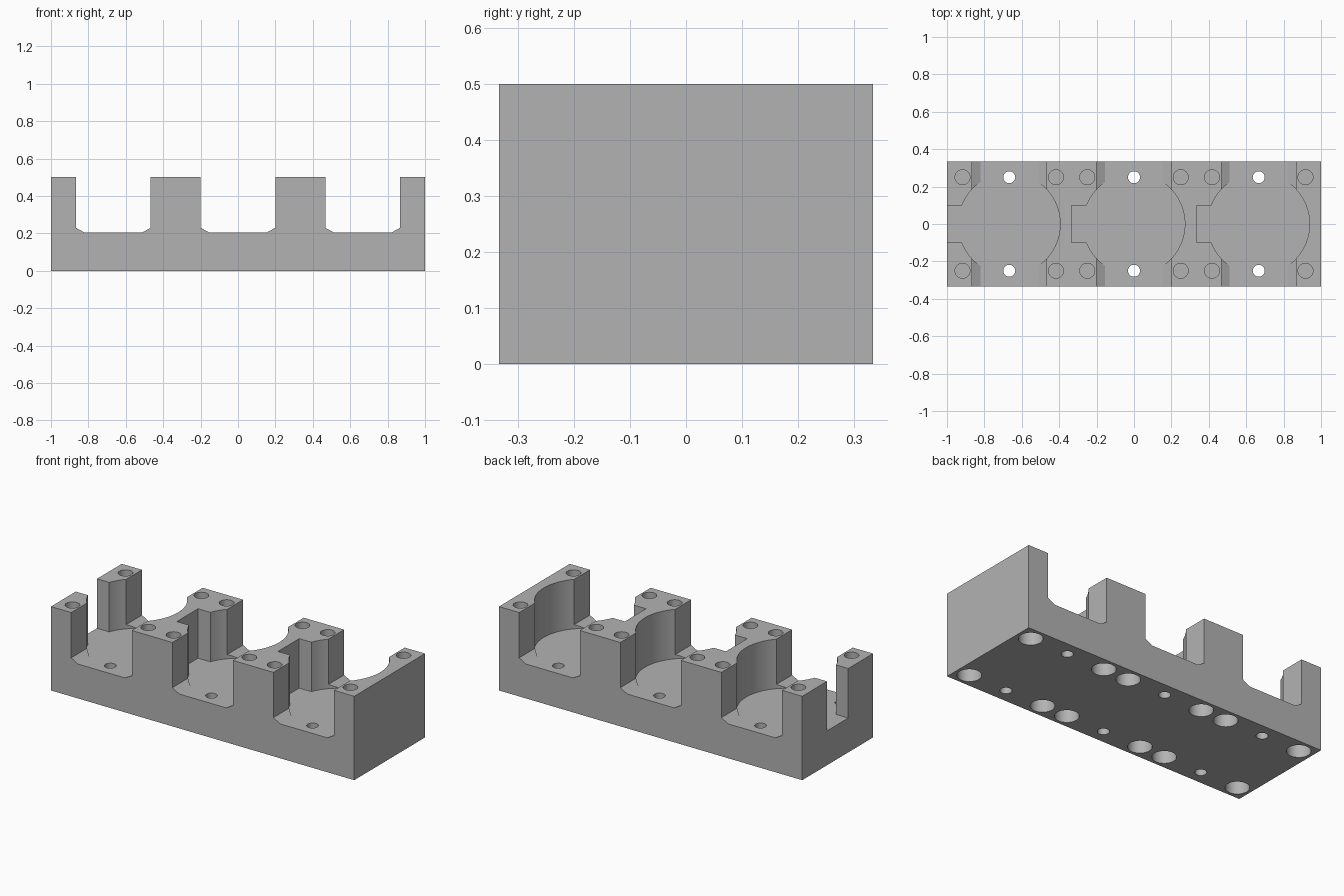
import bpy
import bmesh
import math
from mathutils import Vector

if "Cube" in bpy.data.objects:
    bpy.data.objects.remove(bpy.data.objects["Cube"], do_unlink=True)

LENGTH, DEPTH, HEIGHT = 2.0, 2 / 3, 0.5
PITCH = LENGTH / 3
FLOOR = 0.205
TOP = HEIGHT + 0.1
HOLE = 0.25          # hole offset from each bay centre

grey = bpy.data.materials.new("plain grey")
grey.use_nodes = True
colour = (0.45, 0.45, 0.45, 1)
grey.diffuse_color = colour
grey.node_tree.nodes["Principled BSDF"].inputs["Base Color"].default_value = colour


def prism(name, outline, sweep):
    """Extrude a closed outline of 3D points along a vector."""
    bm = bmesh.new()
    face = bm.faces.new([bm.verts.new(p) for p in outline])
    result = bmesh.ops.extrude_face_region(bm, geom=[face])
    moved = [v for v in result["geom"] if isinstance(v, bmesh.types.BMVert)]
    bmesh.ops.translate(bm, verts=moved, vec=Vector(sweep))
    bmesh.ops.recalc_face_normals(bm, faces=bm.faces)
    mesh = bpy.data.meshes.new(name)
    bm.to_mesh(mesh)
    bm.free()
    mesh.materials.append(grey)
    obj = bpy.data.objects.new(name, mesh)
    bpy.context.collection.objects.link(obj)
    return obj


def box(name, x0, x1, y, z0, z1):
    outline = [(x0, -y, z0), (x1, -y, z0), (x1, y, z0), (x0, y, z0)]
    return prism(name, outline, (0, 0, z1 - z0))


def cylinder(name, x, y, radius, z0, z1, sides=32):
    angles = [math.tau * i / sides for i in range(sides)]
    outline = [(x + radius * math.cos(a), y + radius * math.sin(a), z0) for a in angles]
    return prism(name, outline, (0, 0, z1 - z0))


def cut(body, cutter):
    """Subtract the cutter from the body, then discard it."""
    cutter.hide_render = True
    mod = body.modifiers.new("cut", "BOOLEAN")
    mod.operation = "DIFFERENCE"
    mod.solver = "EXACT"
    mod.object = cutter
    bpy.context.view_layer.objects.active = body
    bpy.ops.object.modifier_apply(modifier=mod.name)
    bpy.data.objects.remove(cutter, do_unlink=True)


# Solid block
block = box("holder_block", -LENGTH / 2, LENGTH / 2, DEPTH / 2, 0, HEIGHT)

for x in (-PITCH, 0, PITCH):
    # Front-to-back channel with chamfered floor edges
    half = [(0.155, FLOOR), (0.2, 0.23), (0.2, TOP)]
    section = half + [(-px, pz) for px, pz in reversed(half)]
    cut(block, prism("channel", [(x + px, -0.5, pz) for px, pz in section], (0, 1, 0)))

    # Round pocket and the key notch on its right
    cut(block, cylinder("pocket", x, 0, 0.272, FLOOR, TOP, 96))
    reach = 0.4 if x < -0.1 else PITCH / 2
    cut(block, box("key_notch", x - reach, x - 0.1, 0.1, FLOOR, TOP))

    for y in (-HOLE, HOLE):
        # Through hole in the channel floor
        cut(block, cylinder("floor_hole", x, y, 0.032, -0.1, TOP))
        # Post holes: wide bore below, narrow bore above, thin web between
        for side in (-HOLE, HOLE):
            cut(block, cylinder("wide_bore", x + side, y, 0.065, -0.1, 0.2))
            cut(block, cylinder("narrow_bore", x + side, y, 0.04, 0.21, TOP))

bpy.ops.object.select_all(action="DESELECT")
block.select_set(True)
bpy.context.view_layer.objects.active = block
bpy.ops.object.shade_smooth_by_angle(angle=math.radians(25))
